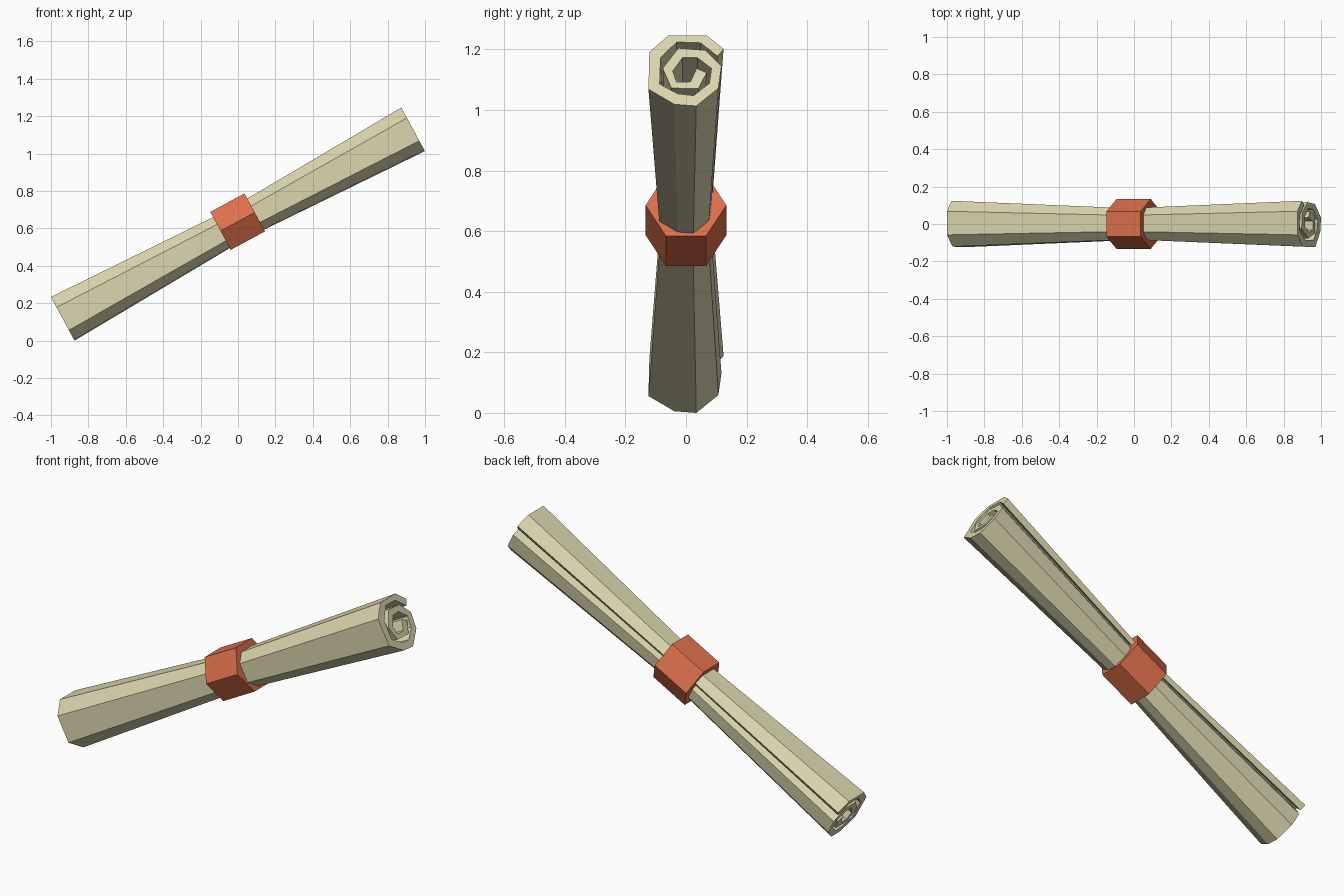
import bpy, bmesh, math
from mathutils import Matrix, Vector

if "Cube" in bpy.data.objects:
    bpy.data.objects.remove(bpy.data.objects["Cube"])

TILT = math.radians(28.4)
# local x = scroll axis, tilted up to the right
ROT = Matrix.Rotation(-TILT, 4, 'Y')


def make_object(name, bm, colour, centre):
    bmesh.ops.recalc_face_normals(bm, faces=bm.faces)
    bm.transform(Matrix.Translation(centre) @ ROT)
    mesh = bpy.data.meshes.new(name)
    bm.to_mesh(mesh)
    bm.free()
    mat = bpy.data.materials.new(name + "_colour")
    mat.diffuse_color = colour
    mat.use_nodes = True
    mat.node_tree.nodes["Principled BSDF"].inputs["Base Color"].default_value = mat.diffuse_color
    mesh.materials.append(mat)
    obj = bpy.data.objects.new(name, mesh)
    bpy.context.collection.objects.link(obj)
    return obj


# Rolled paper: outer and inner edge of the spiral section, in thousandths
OUTER = [(124, 76), (68, 127), (-58, 127), (-121, 64), (-124, -75),
         (-38, -132), (34, -138), (107, -71), (117, 11), (64, 71),
         (-25, 79), (-77, 3), (-48, -71), (41, -73), (68, -13)]
INNER = [(104, 49), (48, 99), (-31, 102), (-84, 43), (-87, -56),
         (-28, -92), (25, -99), (77, -53), (84, 3), (38, 43),
         (-12, 43), (-44, -7), (-31, -49), (15, -47), (35, 3)]
LENGTH = 2.13

bm = bmesh.new()
section = OUTER + INNER[::-1]
n, half = len(section), len(OUTER)
rings = []
for x, s in ((-LENGTH / 2, 1), (0, 0.68), (LENGTH / 2, 1)):   # pinched middle
    rings.append([bm.verts.new((x, y * s / 1000, z * s / 1000)) for y, z in section])
for a, b in zip(rings, rings[1:]):
    for i in range(n):
        j = (i + 1) % n
        bm.faces.new((a[i], a[j], b[j], b[i]))
for r in (rings[0], rings[-1]):                              # spiral end faces
    for i in range(half - 1):
        bm.faces.new((r[i], r[i + 1], r[n - 2 - i], r[n - 1 - i]))
make_object("rolled_paper", bm, (0.70, 0.66, 0.42, 1), Vector((-0.003, 0, 0.628)))

# Hexagonal band around the middle, corners pointing to the sides
bm = bmesh.new()
bmesh.ops.create_cone(bm, cap_ends=True, segments=6, radius1=0.133,
                      radius2=0.133, depth=0.208)
bm.transform(Matrix.Rotation(math.pi / 2, 4, 'Y'))
# keep a corner on the y axis whichever way the primitive starts
if not any(abs(v.co.z) < 1e-4 for v in bm.verts):
    bm.transform(Matrix.Rotation(math.pi / 6, 4, 'X'))
make_object("band", bm, (0.72, 0.16, 0.07, 1), Vector((-0.002, 0, 0.636)))
